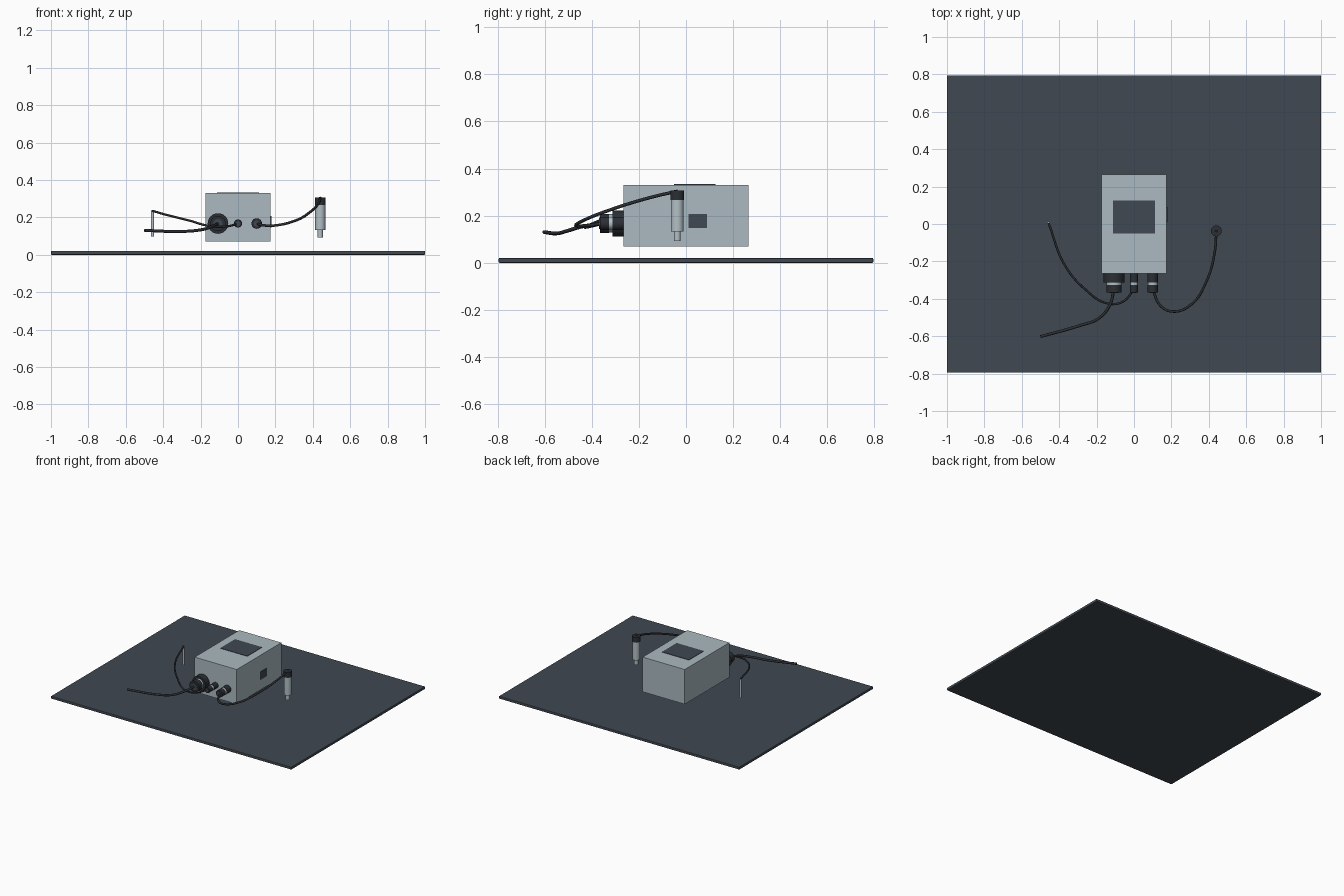
import bpy
from mathutils import Vector

cube = bpy.data.objects.get("Cube")
if cube:
    bpy.data.objects.remove(cube, do_unlink=True)


def material(name, rgb):
    m = bpy.data.materials.new(name)
    m.use_nodes = True
    m.diffuse_color = (*rgb, 1)
    m.node_tree.nodes["Principled BSDF"].inputs["Base Color"].default_value = (*rgb, 1)
    return m


slate = material("slate", (0.052, 0.065, 0.082))
casing = material("pale grey casing", (0.41, 0.49, 0.53))
rubber = material("dark rubber", (0.024, 0.028, 0.034))
steel = material("light steel", (0.45, 0.53, 0.57))


def box(name, low, high, mat, bevel=0):
    low, high = Vector(low), Vector(high)
    bpy.ops.mesh.primitive_cube_add(size=1, location=(low + high) / 2)
    ob = bpy.context.object
    ob.name = name
    ob.scale = high - low
    bpy.ops.object.transform_apply(location=False, rotation=False, scale=True)
    ob.data.materials.append(mat)
    if bevel:
        mod = ob.modifiers.new("edge", "BEVEL")
        mod.width = bevel
        mod.segments = 2
    return ob


def rod(name, start, end, radius, mat, sides=32):
    start, end = Vector(start), Vector(end)
    axis = end - start
    bpy.ops.mesh.primitive_cylinder_add(vertices=sides, radius=radius, depth=axis.length,
                                        location=(start + end) / 2)
    ob = bpy.context.object
    ob.name = name
    ob.rotation_euler = axis.to_track_quat("Z", "Y").to_euler()
    ob.data.materials.append(mat)
    bpy.ops.object.shade_smooth_by_angle()
    return ob


def cable(name, points, radius):
    curve = bpy.data.curves.new(name, "CURVE")
    curve.dimensions = "3D"
    curve.bevel_depth = radius
    curve.bevel_resolution = 3
    curve.use_fill_caps = True
    curve.resolution_u = 10
    spline = curve.splines.new("BEZIER")
    spline.bezier_points.add(len(points) - 1)
    for bp, p in zip(spline.bezier_points, points):
        bp.co = p
        bp.handle_left_type = bp.handle_right_type = "AUTO"
    curve.materials.append(rubber)
    ob = bpy.data.objects.new(name, curve)
    bpy.context.collection.objects.link(ob)


# Base mat and floating enclosure
box("base_mat", (-1, -0.795, 0), (1, 0.795, 0.02), slate, 0.004)
box("enclosure", (-0.175, -0.265, 0.07), (0.175, 0.265, 0.331), casing)
box("display_panel", (-0.112, -0.05, 0.328), (0.112, 0.125, 0.334), slate)
box("side_panel", (0.172, 0.01, 0.147), (0.178, 0.09, 0.207), slate)

# Cable glands: flange, pale seal ring, clamping nut, stepped mouth
AXIS_Z = 0.167
for label, x, flange, nut in (("large", -0.107, 0.055, 0.041),
                              ("small", 0, 0.022, 0.021),
                              ("medium", 0.1, 0.028, 0.027)):
    for part, y0, y1, radius, mat in (("flange", -0.26, -0.312, flange, rubber),
                                      ("seal_ring", -0.31, -0.328, nut * 0.95, steel),
                                      ("nut", -0.327, -0.366, nut, rubber),
                                      ("mouth", -0.36, -0.369, nut * 0.6, slate)):
        rod(f"{label}_gland_{part}", (x, y0, AXIS_Z), (x, y1, AXIS_Z), radius, mat)

# Cables
cable("power_cable", [(-0.107, -0.35, 0.167), (-0.13, -0.435, 0.155), (-0.19, -0.505, 0.135),
                      (-0.29, -0.543, 0.125), (-0.5, -0.602, 0.13)], 0.008)
cable("probe_cable", [(0, -0.35, 0.167), (-0.06, -0.415, 0.152), (-0.14, -0.425, 0.152),
                      (-0.26, -0.35, 0.183), (-0.37, -0.22, 0.21), (-0.457, 0.005, 0.235)], 0.006)
cable("sensor_cable", [(0.1, -0.35, 0.167), (0.14, -0.435, 0.157), (0.2, -0.467, 0.157),
                       (0.3, -0.435, 0.18), (0.39, -0.3, 0.232), (0.433, -0.14, 0.28),
                       (0.44, -0.035, 0.304)], 0.007)

# Thin probe on the right
rod("probe_stem", (-0.457, 0.005, 0.097), (-0.457, 0.005, 0.235), 0.008, steel, 16)

# Stepped sensor on the left
for part, z0, z1, radius, mat in (("tip", 0.092, 0.14, 0.014, steel),
                                  ("body", 0.132, 0.268, 0.027, steel),
                                  ("cap", 0.266, 0.307, 0.029, rubber)):
    rod(f"sensor_{part}", (0.44, -0.037, z0), (0.44, -0.037, z1), radius, mat)
